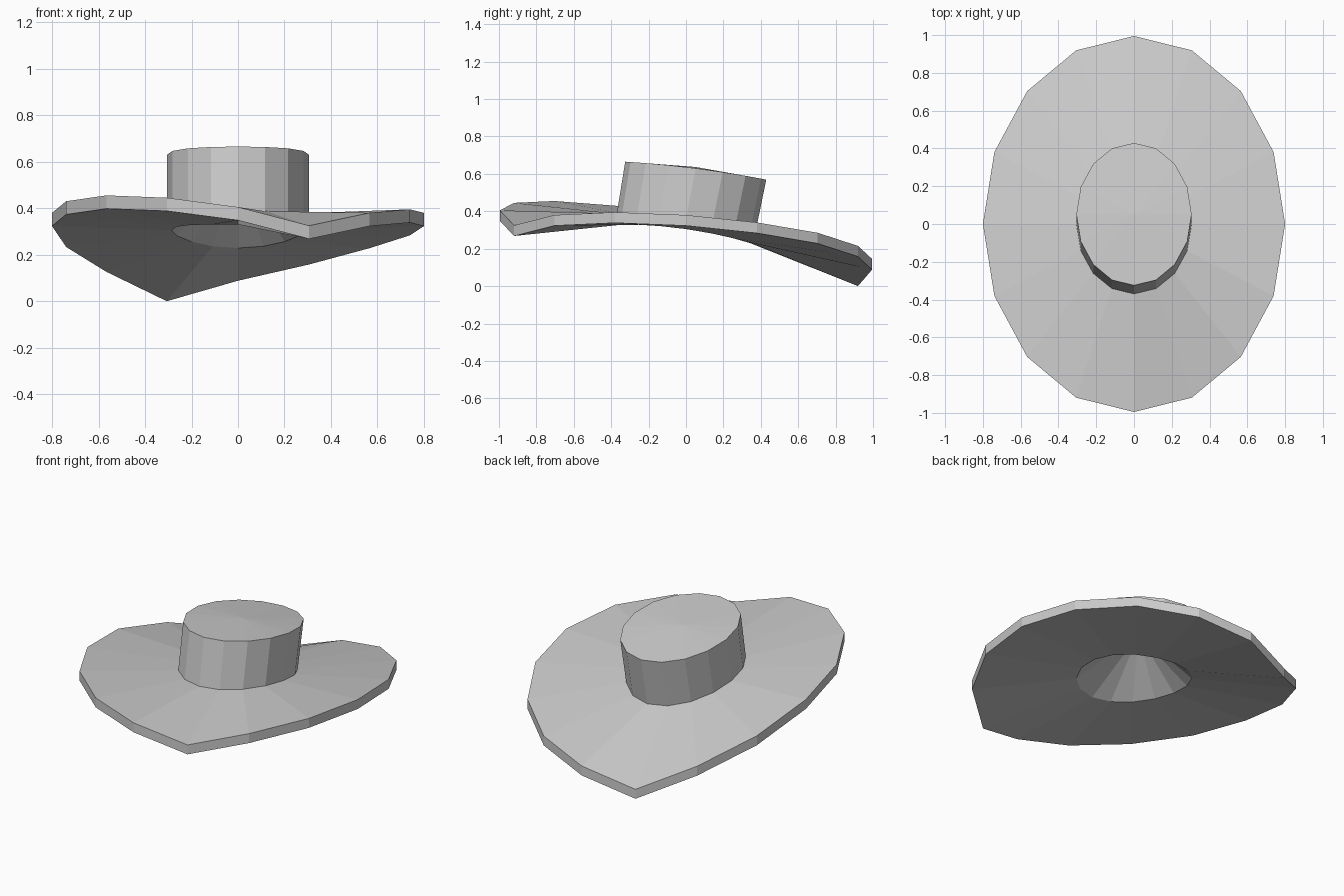
import bpy
import math

if "Cube" in bpy.data.objects:
    bpy.data.objects.remove(bpy.data.objects["Cube"])

SIDES = 16
# Rim heights, counter-clockwise from +x (the wavy, lopsided brim)
RIM = [.38, .34, .285, .215, .145, .057, .183, .29,
       .38, .43, .455, .445, .405, .325, .38, .395]


def ring(rx, ry, cy, height):
    """Elliptical loop; height(i, y) gives z of each point."""
    pts = []
    for i in range(SIDES):
        a = 2 * math.pi * i / SIDES
        y = cy + ry * math.sin(a)
        pts.append((rx * math.cos(a), y, height(i, y)))
    return pts


def skin(name, rings):
    """Join successive loops into a surface; a loop of one point is an apex."""
    verts, faces, starts = [], [], []
    for r in rings:
        starts.append(len(verts))
        verts += r
    for k in range(len(rings) - 1):
        a, b = starts[k], starts[k + 1]
        for i in range(SIDES):
            j = (i + 1) % SIDES
            if len(rings[k]) == 1:
                faces.append((a, b + j, b + i))
            elif len(rings[k + 1]) == 1:
                faces.append((a + i, a + j, b))
            else:
                faces.append((a + i, a + j, b + j, b + i))
    mesh = bpy.data.meshes.new(name)
    mesh.from_pydata(verts, [], faces)
    obj = bpy.data.objects.new(name, mesh)
    bpy.context.collection.objects.link(obj)
    return obj


def base_z(y):
    return .305 - .143 * y - .204 * y * y


def top_z(i, y):
    t = y - .05
    return .63 - .127 * t - .089 * t * t


hole = ring(.285, .355, 0, lambda i, y: base_z(y))
rim_low = ring(.8, .995, 0, lambda i, y: RIM[i] - .057)
rim_high = ring(.8, .995, 0, lambda i, y: RIM[i])
crown_base = ring(.305, .37, 0, lambda i, y: base_z(y) + .057)
crown_top = ring(.305, .377, .052, top_z)

# Brim: underside, edge and upper face
skin("brim", [hole, rim_low, rim_high, crown_base])
# Crown: leaning wall and slightly domed top
skin("crown", [crown_base, crown_top, [(0, .05, .637)]])
# Lining: conical hollow under the crown
skin("lining", [[(0, .04, .55)], hole])
